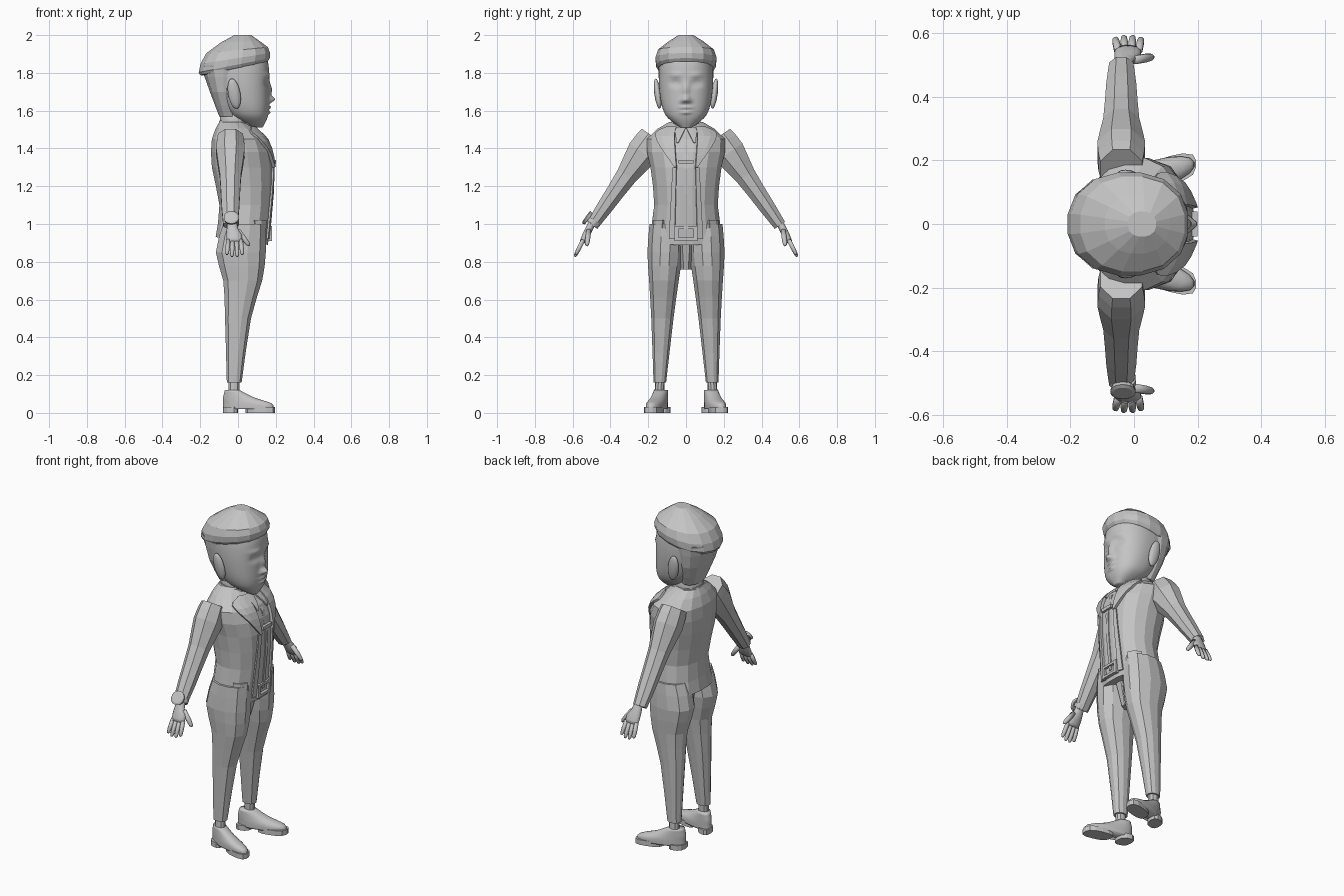
import bpy, bmesh, math
from mathutils import Vector
from mathutils.bvhtree import BVHTree

cube = bpy.data.objects.get("Cube")
if cube:
    bpy.data.objects.remove(cube)

shade = (.55, .55, .55, 1)
grey = bpy.data.materials.new("plain_grey")
grey.use_nodes = True
grey.diffuse_color = shade
grey.node_tree.nodes["Principled BSDF"].inputs["Base Color"].default_value = shade


def finish(name, bm, mirror=False, smooth=False):
    """Turn a bmesh into an object, optionally mirrored to the other side."""
    bmesh.ops.recalc_face_normals(bm, faces=bm.faces)
    for face in bm.faces:
        face.smooth = smooth
    mesh = bpy.data.meshes.new(name)
    bm.to_mesh(mesh)
    bm.free()
    mesh.materials.append(grey)
    part = bpy.data.objects.new(name, mesh)
    bpy.context.collection.objects.link(part)
    if mirror:
        modifier = part.modifiers.new("mirror", 'MIRROR')
        modifier.use_axis = (False, True, False)
        modifier.use_mirror_merge = False
    return part


def spline(rows, steps):
    """Smoothly interpolate rows of numbers."""
    padded = [rows[0], *rows, rows[-1]]
    result = []
    for quad in zip(padded, padded[1:], padded[2:], padded[3:]):
        for i in range(steps):
            t = i / steps
            result.append([q + t / 2 * (r - p + t * (2 * p - 5 * q + 4 * r - s + t * (3 * (q - r) + s - p)))
                           for p, q, r, s in zip(*quad)])
    return result + [rows[-1]]


def loft(name, rings, sides, power, mirror, smooth, reshape=None):
    """Skin rounded rings given as (centre, half axis u, half axis v)."""
    bm = bmesh.new()
    loops = []
    for centre, u, v in rings:
        loop = []
        for i in range(sides):
            angle = math.tau * (i + .5) / sides
            c, s = math.cos(angle), math.sin(angle)
            k = (abs(c) ** power + abs(s) ** power) ** (-1 / power)
            point = centre + u * c * k + v * s * k
            loop.append(bm.verts.new(reshape(point) if reshape else point))
        loops.append(loop)
    for low, high in zip(loops, loops[1:]):
        for i in range(sides):
            bm.faces.new((low[i - 1], low[i], high[i], high[i - 1]))
    bm.faces.new(loops[0])
    bm.faces.new(loops[-1])
    return finish(name, bm, mirror, smooth)


def column(name, rows, steps=1, sides=14, power=2.3, side=None, shear=0, smooth=False, reshape=None):
    """Upright part; rows are (z, back, front, half width, tilt), side gives y from z."""
    rings = []
    for z, back, front, half, *tilt in spline(rows, steps):
        reach, x = (front - back) / 2, (front + back) / 2
        y = side(z) + shear * x if side else 0
        rings.append((Vector((x, y, z)), Vector((1, shear, sum(tilt))) * reach, Vector((0, half, 0))))
    return loft(name, rings, sides, power, side is not None, smooth, reshape)


def limb(name, start, direction, rows, steps=1, sides=8, mirror=True, smooth=False):
    """Part along a line; rows are (distance, x shift, half width, half thickness)."""
    along = Vector(direction).normalized()
    out = along.cross(Vector((1, 0, 0))).normalized()
    across = out.cross(along)
    rings = [(Vector(start) + along * d + across * shift, across * width, out * thick)
             for d, shift, width, thick in spline(rows, steps)]
    loft(name, rings, sides, 2.2, mirror, smooth)


# Jacket body
jacket = column("jacket", [
    (.91, -.12, .16, .2, -.15), (1.1, -.1, .18, .17, 0), (1.3, -.14, .19, .19, 0),
    (1.45, -.14, .15, .21, 0), (1.54, -.1, .04, .09, 0)], steps=2, sides=16)
source = bmesh.new()
source.from_mesh(jacket.data)
chest = BVHTree.FromBMesh(source)
source.free()


def panel(name, rows, thick, mirror=True):
    """Cloth strip laid on the chest; rows are (z, inner y, outer y)."""
    bm = bmesh.new()
    lines = []
    for z, inner, outer in spline(rows, 5):
        line = []
        for i in range(4):
            y = inner + (outer - inner) * i / 3
            hit = chest.ray_cast(Vector((1, y, z)), Vector((-1, 0, 0)))[0]
            line.append(bm.verts.new(hit + Vector((thick, 0, 0))))
        lines.append(line)
    for a, b in zip(lines, lines[1:]):
        for i in range(3):
            bm.faces.new((a[i], a[i + 1], b[i + 1], b[i]))
    modifier = finish(name, bm, mirror).modifiers.new("cloth", 'SOLIDIFY')
    modifier.thickness = 2 * thick
    modifier.offset = 0


panel("lapel", [(1.51, .05, .1), (1.46, .06, .16), (1.3, .05, .06)], .008)
panel("jacket_front_edge", [(1.3, .05, .07), (.92, .06, .09)], .005)
panel("pocket_flap", [(1.02, .12, .17), (.98, .12, .17)], .006)
panel("shirt_collar_point", [(1.51, 0, .06), (1.43, .04, .05)], .006)
panel("shirt_placket", [(1.5, -.01, .01), (.95, -.01, .01)], .003, mirror=False)

# Shirt collar and neck
column("shirt_collar", [(1.49, -.11, .09, .09, -.1), (1.54, -.1, .07, .08, -.1)])
column("neck", [(1.45, -.09, .05, .07), (1.63, -.1, .06, .08)], smooth=True)


# Trousers
def leg_line(z):
    return .145 - .04 * z


column("trouser_leg", [
    (1, -.08, .15, .09), (.85, -.12, .15, .095), (.7, -.08, .13, .08),
    (.5, -.07, .07, .06), (.16, -.06, .02, .034)], steps=2, sides=12, side=leg_line)
column("crotch", [(.95, -.06, .13, .06), (.76, -.03, .08, .03)], sides=8)

# Socks and shoes, toes turned outward
column("sock", [(.07, -.05, .01, .026), (.18, -.05, .01, .025)], sides=10, side=leg_line)


def foot_line(z):
    return .14


column("shoe", [
    (.02, -.08, .19, .045), (.05, -.08, .18, .045), (.08, -.08, .09, .04), (.12, -.07, .01, .035)],
    steps=3, sides=18, side=foot_line, shear=.25, smooth=True)
for name, back, front in (("shoe_heel", -.08, 0), ("shoe_sole", .04, .195)):
    column(name, [(0, back, front, .045), (.03, back, front, .045)], power=3, side=foot_line, shear=.25)

# Sleeves
limb("sleeve", (-.04, .2, 1.42), (0, .57, -.82), [
    (-.05, 0, .07, .08), (.05, 0, .08, .09), (.2, 0, .06, .06), (.4, 0, .05, .045),
    (.52, 0, .04, .035)], steps=2)

# Hands: palm, four fingers and thumb
REACH = (0, .45, -.9)
limb("palm", (-.03, .49, 1.02), REACH, [
    (0, 0, .024, .02), (.05, 0, .03, .02), (.09, .01, .042, .02), (.13, .01, .04, .015)],
    steps=2, sides=12, smooth=True)


def finger(name, start, direction, length, radius):
    rows = [(length * t, 0, radius * k, radius * k) for t, k in ((0, 1), (.6, 1), (.9, .8), (1, .4))]
    limb(name, start, direction, rows, smooth=True)


for i, name in enumerate(("little_finger", "ring_finger", "middle_finger", "index_finger")):
    spread = i - 1.5
    finger(name, (spread * .022 - .018, .545, .915), (spread * .06, .45, -.9), .1 - .006 * spread ** 2, .012)
finger("thumb", (0, .515, .965), (.6, .1, -.8), .1, .014)

# Wristwatch on one arm only
WRIST = (-.035, -.49, 1.01)
limb("watch_strap", WRIST, (0, -.57, -.82), [(-.012, 0, .042, .038), (.012, 0, .042, .038)],
     sides=12, mirror=False)
limb("watch_case", WRIST, (0, -.82, .57), [(.03, 0, .036, .036), (.045, 0, .04, .04), (.05, 0, .03, .03)],
     sides=16, mirror=False)

# Head, with soft swellings (y, z, y spread, z spread, height) for the features
FEATURES = {
    "nose_tip": (0, 1.66, .018, .016, .034),
    "nose_bridge": (0, 1.71, .014, .035, .018),
    "nostril": (.02, 1.65, .01, .01, .012),
    "eye_socket": (.055, 1.745, .026, .017, -.016),
    "eyelid": (.055, 1.743, .016, .008, .008),
    "brow": (.055, 1.79, .035, .01, .008),
    "upper_lip": (0, 1.617, .03, .007, .013),
    "lower_lip": (0, 1.59, .026, .008, .012),
}


def sculpt(point):
    fade = max(0, min(1, point.x * 16 - .5))
    for y, z, wide, tall, height in FEATURES.values():
        point.x += fade * height * math.exp(-((abs(point.y) - y) / wide) ** 2 - ((point.z - z) / tall) ** 2)
    return point


column("head", [
    (1.51, .07, .13, .03), (1.58, -.05, .16, .11), (1.7, -.13, .165, .14),
    (1.85, -.18, .16, .14), (1.93, -.13, .12, .1)], steps=16, sides=72, smooth=True, reshape=sculpt)

# Ears
bm = bmesh.new()
bmesh.ops.create_uvsphere(bm, u_segments=14, v_segments=10, radius=1)
for vert in bm.verts:
    x, y, z = vert.co
    vert.co = (.034 * x - .012 * z - .02, .15 + .018 * y + .01 * z, 1.69 + .08 * z)
finish("ear", bm, mirror=True, smooth=True)

# Hair: faceted back and overhanging cap
column("hair_back", [(1.57, -.1, 0, .08), (1.7, -.15, 0, .13), (1.84, -.2, .05, .15)], steps=2)
column("hair_cap", [
    (1.82, -.19, .15, .14, .2), (1.84, -.21, .17, .16, .2), (1.92, -.17, .16, .15, .1),
    (2, -.02, .07, .04, 0)], steps=2, sides=16)


# Tie clip and plain belt buckle
def bar(name, place, size):
    bm = bmesh.new()
    bmesh.ops.create_cube(bm, size=1)
    for vert in bm.verts:
        vert.co = Vector(place) + vert.co * Vector(size)
    finish(name, bm)


bar("tie_clip", (.19, 0, 1.33), (.02, .08, .02))
for sign in (-1, 1):
    bar("buckle_side", (.17, sign * .05, .95), (.02, .02, .08))
    bar("buckle_rail", (.17, 0, .95 + sign * .03), (.02, .09, .015))
